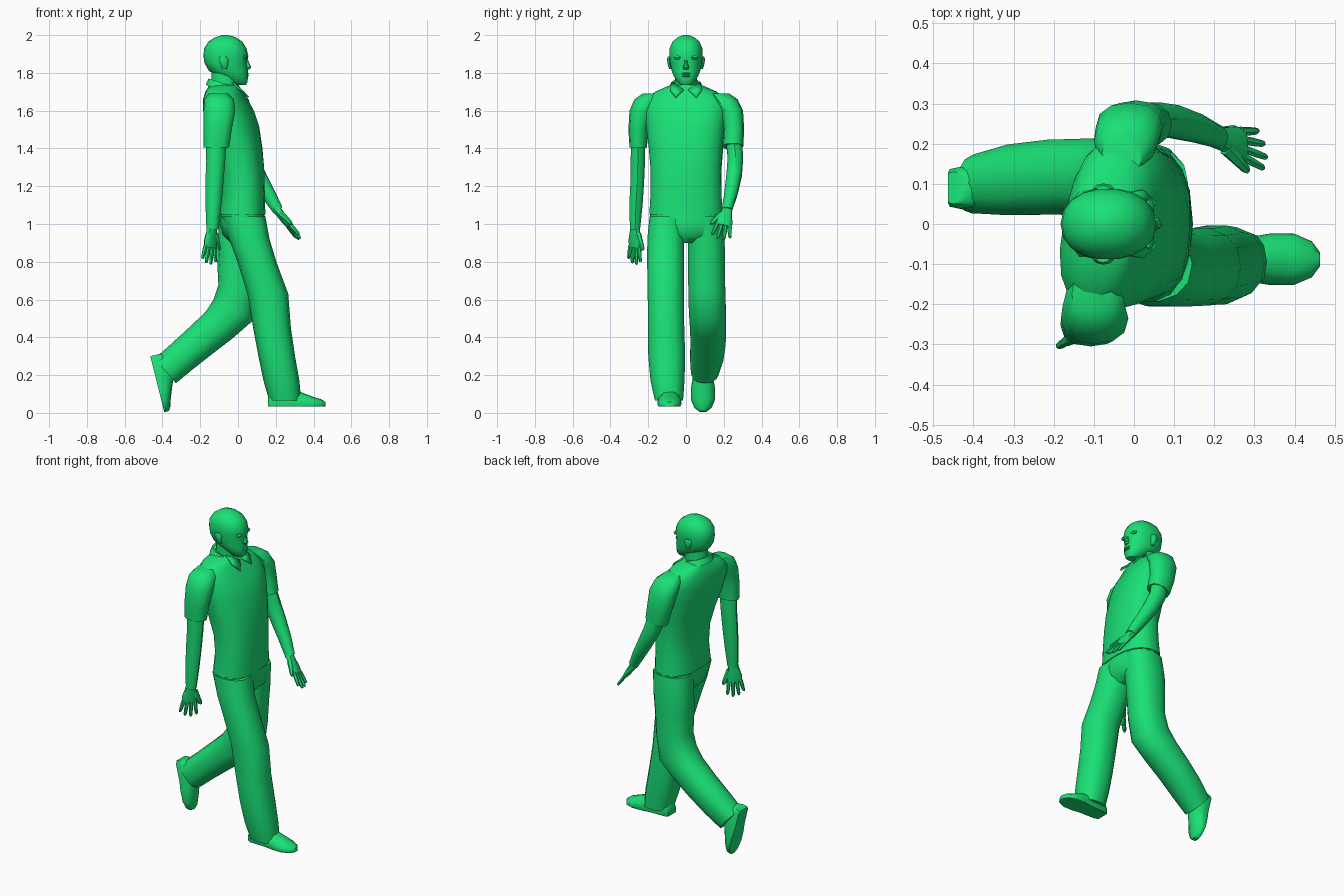
import bpy, bmesh, math
from mathutils import Vector as V, Matrix

green = bpy.data.materials.new("green")
green.diffuse_color = (0.01, 0.75, 0.18, 1)


def finish(name, bm, angle=40):
    bmesh.ops.recalc_face_normals(bm, faces=bm.faces)
    me = bpy.data.meshes.new(name)
    bm.to_mesh(me)
    bm.free()
    me.materials.append(green)
    ob = bpy.data.objects.new(name, me)
    bpy.context.collection.objects.link(ob)
    bpy.ops.object.select_all(action='DESELECT')
    ob.select_set(True)
    bpy.context.view_layer.objects.active = ob
    bpy.ops.object.shade_smooth_by_angle(angle=math.radians(angle))
    return ob


def skin(name, loops, caps=True):
    """Bridge closed loops of points into a surface."""
    bm = bmesh.new()
    rows = [[bm.verts.new(p) for p in loop] for loop in loops]
    n = len(rows[0])
    for a, b in zip(rows, rows[1:]):
        for i in range(n):
            j = (i + 1) % n
            bm.faces.new((a[i], a[j], b[j], b[i]))
    if caps:
        bm.faces.new(rows[0])
        bm.faces.new(rows[-1])
    return finish(name, bm)


def oval(c, u, v, n=14, p=2.3):
    pts = []
    for i in range(n):
        a = 2 * math.pi * i / n
        f = lambda t: math.copysign(abs(t) ** (2 / p), t)
        pts.append(V(c) + V(u) * f(math.cos(a)) + V(v) * f(math.sin(a)))
    return pts


def body(name, rings, n=14, p=2.3, caps=True):
    """Rings: x, y, z, depth radius, width radius, yaw, tilt."""
    loops = []
    for r in rings:
        x, y, z, rx, ry, yaw, t = (tuple(r) + (0, 0))[:7]
        u = V((math.cos(t) * math.cos(yaw), math.sin(yaw), math.sin(t))) * rx
        v = V((-math.sin(yaw), math.cos(yaw), 0)) * ry
        loops.append(oval((x, y, z), u, v, n, p))
    return skin(name, loops, caps)


def hand(name, wrist, d, s):
    """Palm, four fingers and thumb along d, with the thumb towards s."""
    w, d, s = V(wrist), V(d).normalized(), V(s)
    s = (s - d * s.dot(d)).normalized()
    m = d.cross(s)
    palm = [(-0.02, .027, .024), (0.02, .032, .02), (0.07, .045, .018), (0.105, .042, .013)]
    skin(name + "_palm", [oval(w + d * t, s * a, m * b, 10) for t, a, b in palm])
    for i, length in enumerate((.075, .095, .1, .085)):
        k = i - 1.5
        dirn = (d + s * k * 0.12).normalized()
        base = w + d * 0.095 + s * k * 0.022
        skin(f"{name}_finger_{i}", [oval(base + dirn * length * t, s * r, m * r, 6, 2)
             for t, r in ((0, .012), (.5, .011), (.9, .009), (1, .005))])
    base, dirn = w + d * 0.03 + s * 0.022, (d + s * 0.55).normalized()
    skin(name + "_thumb", [oval(base + dirn * .095 * t, (s - d * .5) * r, m * r, 6, 2)
         for t, r in ((0, .018), (.5, .014), (.9, .011), (1, .006))])


def shoe(name, heel, pitch):
    """Flat soled shoe, heel at the origin, toe along +x."""
    secs = [(0, .04, .06), (.02, .052, .1), (.12, .054, .1), (.18, .064, .075),
            (.24, .064, .052), (.285, .045, .038), (.305, .018, .025)]
    shape = [(-.9, 0), (-1, .25), (-.9, .6), (-.5, .93), (0, 1), (.5, .93), (.9, .6), (1, .25), (.9, 0)]
    mat = Matrix.Translation(heel) @ Matrix.Rotation(pitch, 4, 'Y')
    skin(name, [[mat @ V((x, a * w, b * h)) for a, b in shape] for x, w, h in secs])


# Shirt, twisted so the far shoulder leads
body("shirt", [
    (.022, 0, 1.05, .123, .197), (.026, 0, 1.16, .116, .19), (.022, 0, 1.28, .118, .188, -.06),
    (.0, 0, 1.4, .127, .197, -.12), (-.03, 0, 1.52, .135, .212, -.18), (-.05, 0, 1.6, .125, .222, -.2),
    (-.067, 0, 1.66, .108, .215, -.2), (-.073, 0, 1.7, .095, .165, -.18),
    (-.075, 0, 1.735, .08, .085, 0)], n=18, p=2.4)

# Collar band and flaps
body("collar", [(-.07, 0, 1.705, .105, .1, 0, -.3), (-.075, 0, 1.745, .085, .078, 0, -.3),
                (-.075, 0, 1.742, .07, .065, 0, -.3)], caps=False)
for side, label in ((-1, "near"), (1, "far")):
    bm = bmesh.new()
    pts = [(-.03, .075, 1.75), (.02, .012, 1.71), (.055, .055, 1.67), (.02, .085, 1.71)]
    bm.faces.new([bm.verts.new((x, y * side, z)) for x, y, z in pts])
    flap = finish(label + "_collar_flap", bm)
    mod = flap.modifiers.new("thickness", 'SOLIDIFY')
    mod.thickness, mod.offset = .008, 0

# Neck and head
body("neck", [(-.075, 0, 1.68, .075, .065), (-.07, 0, 1.74, .07, .06), (-.065, 0, 1.81, .075, .062)], p=2)
body("head", [
    (.012, 0, 1.737, .03, .028), (.0, 0, 1.75, .05, .045), (-.02, 0, 1.78, .073, .064),
    (-.05, 0, 1.81, .103, .077), (-.065, 0, 1.85, .112, .084), (-.064, 0, 1.89, .119, .089),
    (-.067, 0, 1.93, .112, .088), (-.067, 0, 1.965, .09, .073), (-.067, 0, 1.988, .055, .046),
    (-.067, 0, 2.0, .018, .015)], n=18, p=2.2)
body("nose", [(.042, 0, 1.875, .008, .008), (.05, 0, 1.85, .011, .009), (.052, 0, 1.828, .018, .016),
              (.046, 0, 1.818, .014, .013)], n=8, p=2)
for z in (1.784, 1.796):
    body("lip", [(.045, 0, z - .005, .008, .02), (.046, 0, z, .012, .026), (.045, 0, z + .005, .008, .018)], n=8)
for side, label in ((-1, "near"), (1, "far")):
    body(label + "_brow", [(.036, side * .036, 1.872, .007, .022), (.037, side * .036, 1.881, .013, .028),
                           (.034, side * .036, 1.892, .008, .024)], n=8)
    body(label + "_ear", [(-.07, side * .08, 1.82, .01, .008), (-.072, side * .085, 1.84, .018, .011),
                          (-.076, side * .089, 1.87, .026, .012), (-.078, side * .088, 1.886, .016, .008)], n=8, p=2)

# Near arm, hanging behind
body("near_sleeve", [(-.105, -.175, 1.69, .05, .055), (-.1, -.205, 1.66, .078, .068),
                     (-.098, -.235, 1.6, .084, .064), (-.108, -.252, 1.5, .075, .053),
                     (-.115, -.253, 1.405, .068, .046)], n=12)
body("near_arm", [(-.115, -.253, 1.45, .055, .04), (-.118, -.255, 1.33, .05, .04),
                  (-.125, -.258, 1.22, .048, .038), (-.13, -.265, 1.1, .042, .037),
                  (-.135, -.27, .97, .032, .028)], n=10, p=2)
hand("near_hand", (-.137, -.27, .98), (-.1, -.02, -1), (.75, .66, 0))

# Far arm, swung forward
body("far_sleeve", [(-.03, .175, 1.69, .05, .055), (-.022, .205, 1.66, .078, .068),
                    (-.012, .24, 1.6, .084, .062, 0, .1), (.005, .253, 1.5, .075, .055, 0, .2),
                    (.028, .248, 1.41, .068, .055, 0, .25)], n=12)
body("far_arm", [(.02, .25, 1.46, .055, .045, 0, .2), (.05, .262, 1.355, .052, .043, 0, .35),
                 (.1, .255, 1.26, .046, .043, 0, .52), (.16, .238, 1.16, .038, .037, 0, .52),
                 (.21, .217, 1.075, .029, .029, 0, .52)], n=10, p=2)
hand("far_hand", (.21, .215, 1.07), (.11, -.03, -.14), (.2, -.95, .1))

# Trousers
body("trouser_seat", [(.022, 0, 1.08, .115, .188), (.025, 0, 1.0, .122, .195),
                      (.03, 0, .94, .11, .17), (.03, 0, .9, .07, .07)], n=16)
body("front_trouser_leg", [
    (.03, -.1, 1.04, .115, .095), (.06, -.107, .92, .107, .1), (.1, -.108, .8, .103, .1),
    (.158, -.107, .63, .108, .098), (.18, -.105, .45, .1, .098), (.205, -.102, .3, .097, .1),
    (.23, -.098, .17, .095, .092), (.25, -.09, .065, .085, .076)])
body("rear_trouser_leg", [
    (.02, .1, 1.04, .115, .095), (.01, .107, .92, .118, .1), (.003, .108, .8, .113, .1),
    (.0, .11, .66, .105, .1, 0, -.15), (-.025, .113, .545, .118, .1, 0, -.5),
    (-.1, .117, .465, .1, .098, 0, -.8), (-.2, .117, .38, .093, .095, 0, -.86),
    (-.3, .11, .295, .088, .09, 0, -.86), (-.385, .1, .222, .086, .075, 0, -.86)])

# Shoes, the rear one pushing off its toe
shoe("front_shoe", (.158, -.088, .033), 0)
shoe("rear_shoe", (-.464, .09, .3), math.radians(76))
